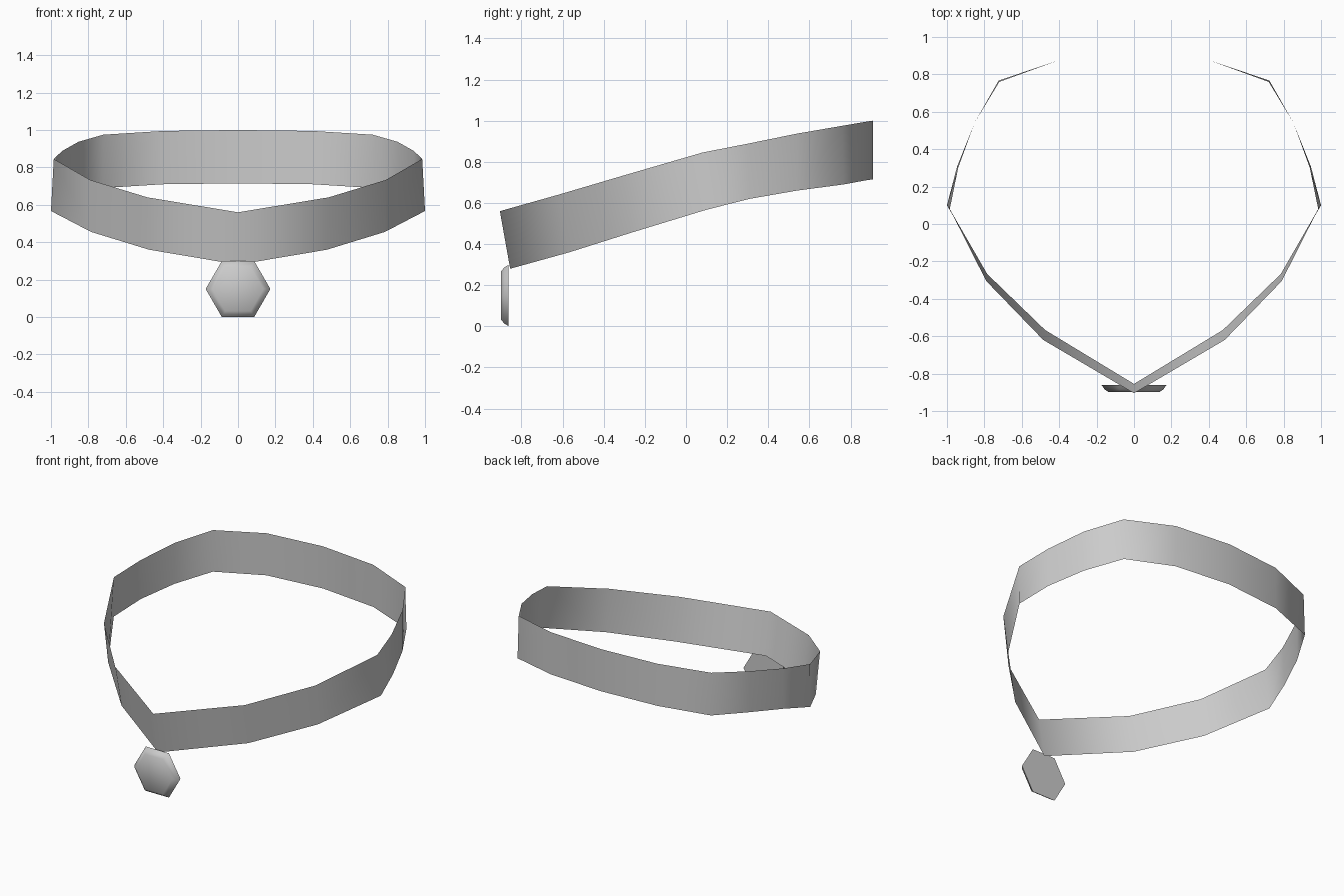
import bpy, bmesh, math

if "Cube" in bpy.data.objects:
    bpy.data.objects.remove(bpy.data.objects["Cube"])

grey = bpy.data.materials.new("satin grey")
grey.diffuse_color = (0.6, 0.6, 0.6, 1)
grey.use_nodes = True
grey.node_tree.nodes["Principled BSDF"].inputs["Base Color"].default_value = grey.diffuse_color


def finish(name, bm):
    mesh = bpy.data.meshes.new(name)
    bm.to_mesh(mesh)
    bm.free()
    mesh.materials.append(grey)
    obj = bpy.data.objects.new(name, mesh)
    bpy.context.collection.objects.link(obj)
    return obj


# Right half of the band, front to back: upper edge point, lower edge point
stations = [
    ((0, -0.905, 0.56), (0, -0.855, 0.28)),
    ((0.485, -0.62, 0.64), (0.475, -0.567, 0.36)),
    ((0.79, -0.305, 0.733), (0.785, -0.267, 0.455)),
    ((0.985, 0.08, 0.845), (1.0, 0.1, 0.567)),
    ((0.94, 0.30, 0.888), (0.945, 0.31, 0.62)),
    ((0.853, 0.54, 0.937), (0.853, 0.54, 0.66)),
    ((0.72, 0.76, 0.975), (0.724, 0.767, 0.69)),
    ((0.40, 0.876, 0.995), (0.40, 0.876, 0.71)),
    ((0, 0.91, 1.0), (0, 0.91, 0.715)),
]

# Neck band: one thin sheet, mirrored across x
bm = bmesh.new()
rows = [(bm.verts.new(t), bm.verts.new(b)) for t, b in stations]
for (t0, b0), (t1, b1) in zip(rows, rows[1:]):
    bm.faces.new((b0, b1, t1, t0)).smooth = True
band = finish("neck_band", bm)
mirror = band.modifiers.new("mirror", 'MIRROR')
mirror.use_axis[0] = True
mirror.use_clip = True

# Hexagonal pendant: flat back, rounded bevel to a flat front
bm = bmesh.new()
rings = []
for r, y in ((0.173, -0.862), (0.157, -0.884), (0.136, -0.899)):
    rings.append([bm.verts.new((r * math.cos(a), y, 0.15 + r * math.sin(a)))
                  for a in (math.radians(60 * i) for i in range(6))])
for lo, hi in zip(rings, rings[1:]):
    for i in range(6):
        j = (i + 1) % 6
        bm.faces.new((lo[i], lo[j], hi[j], hi[i])).smooth = True
bm.faces.new(rings[-1]).smooth = True
bm.faces.new(rings[0][::-1])
bmesh.ops.recalc_face_normals(bm, faces=bm.faces)
# keep the back rim crisp
for e in bm.edges:
    if all(v in rings[0] for v in e.verts):
        e.smooth = False
finish("hexagon_pendant", bm)
